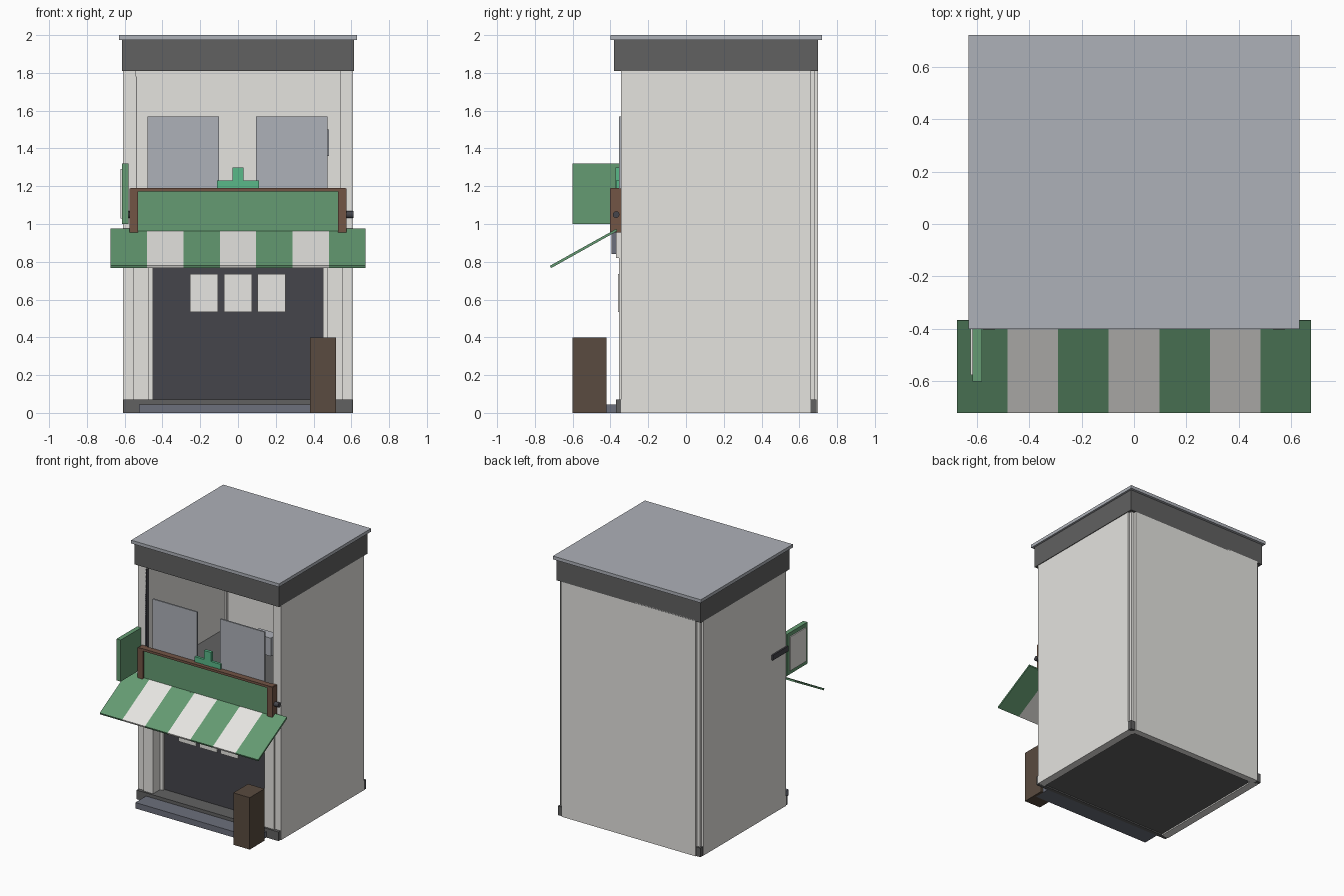
import bpy, math
from mathutils import Matrix

if "Cube" in bpy.data.objects:
    bpy.data.objects.remove(bpy.data.objects["Cube"])

MATS = {}
COLORS = {
    "plaster": (0.78, 0.77, 0.74), "dark": (0.06, 0.06, 0.07), "trim": (0.12, 0.12, 0.12),
    "slate": (0.42, 0.44, 0.48), "step": (0.15, 0.16, 0.20), "green": (0.13, 0.33, 0.17),
    "mint": (0.10, 0.48, 0.25), "white": (0.80, 0.79, 0.76), "brown": (0.17, 0.09, 0.06),
    "wood": (0.10, 0.07, 0.05),
}


def paint(ob, color):
    if color not in MATS:
        MATS[color] = bpy.data.materials.new(color)
        MATS[color].diffuse_color = (*COLORS[color], 1)
    ob.data.materials.append(MATS[color])
    return ob


def box(name, x, y, z, color):
    """Box from (min, max) ranges."""
    bpy.ops.mesh.primitive_cube_add(size=1)
    ob = bpy.context.object
    ob.name = name
    size = [r[1] - r[0] for r in (x, y, z)]
    mid = [(r[0] + r[1]) / 2 for r in (x, y, z)]
    ob.data.transform(Matrix.Translation(mid) @ Matrix.Diagonal((*size, 1)))
    return paint(ob, color)


def pair(name, x, y, z, color):
    """Box on the right and its mirror on the left."""
    box(name + "_right", x, y, z, color)
    box(name + "_left", (-x[1], -x[0]), y, z, color)


# building shell
pair("side_wall", (0.55, 0.61), (-0.345, 0.66), (0, 1.82), "plaster")
box("back_wall", (-0.57, 0.57), (0.65, 0.70), (0, 1.82), "plaster")
pair("back_corner_post", (0.54, 0.595), (0.63, 0.68), (0, 1.82), "plaster")
pair("back_corner_plinth", (0.57, 0.608), (0.66, 0.692), (0, 0.07), "trim")
box("ground_floor", (-0.55, 0.55), (-0.345, 0.65), (0.01, 0.07), "trim")
box("upper_floor", (-0.55, 0.55), (-0.345, 0.65), (0.92, 0.95), "trim")
pair("upper_jamb", (0.54, 0.56), (-0.345, -0.31), (0.95, 1.82), "plaster")

# roof
box("roof_fascia", (-0.615, 0.615), (-0.38, 0.70), (1.81, 1.98), "trim")
box("roof_slab", (-0.63, 0.63), (-0.40, 0.72), (1.975, 2.0), "slate")

# shop front
box("front_plinth", (-0.605, 0.605), (-0.37, -0.34), (0, 0.07), "trim")
box("front_step", (-0.525, 0.50), (-0.50, -0.37), (0, 0.045), "step")
pair("inner_post", (0.475, 0.555), (-0.355, -0.26), (0.07, 0.95), "plaster")
pair("recessed_wall", (0.45, 0.55), (-0.27, -0.23), (0.07, 0.92), "plaster")
box("door_panel", (-0.45, 0.45), (-0.25, -0.22), (0.07, 0.92), "dark")
box("lintel", (-0.55, 0.55), (-0.37, -0.34), (0.82, 1.17), "plaster")
box("shutter_box", (-0.5, 0.5), (-0.395, -0.37), (0.84, 0.96), "step")
for i, x in enumerate((-0.18, 0.0, 0.178)):
    box(f"hanging_cloth_{i}", (x - 0.074, x + 0.074), (-0.36, -0.35), (0.535, 0.735), "white")

# upper storey
for side, x in (("left", (-0.48, -0.10)), ("right", (0.095, 0.475))):
    box("window_panel_" + side, x, (-0.355, -0.343), (1.0, 1.57), "slate")
box("vertical_pole", (-0.55, -0.538), (-0.345, -0.32), (0.95, 1.78), "dark")
box("indoor_unit", (0.32, 0.483), (-0.29, -0.20), (1.36, 1.50), "slate")

# fascia sign with end posts and pegs
box("sign_board", (-0.54, 0.54), (-0.39, -0.37), (0.96, 1.18), "green")
box("sign_top_rail", (-0.57, 0.57), (-0.40, -0.355), (1.172, 1.19), "brown")
pair("sign_post", (0.53, 0.575), (-0.402, -0.345), (0.955, 1.187), "brown")
for side in (-1, 1):
    bpy.ops.mesh.primitive_cylinder_add(vertices=12, radius=0.018, depth=0.05,
                                        location=(side * 0.587, -0.37, 1.05),
                                        rotation=(0, math.pi / 2, 0))
    peg = paint(bpy.context.object, "dark")
    peg.name = "sign_peg_right" if side > 0 else "sign_peg_left"

# cross emblem
box("cross_bar", (-0.11, 0.11), (-0.37, -0.35), (1.17, 1.23), "mint")
box("cross_upright", (-0.03, 0.03), (-0.372, -0.348), (1.10, 1.30), "mint")

# striped awning: sloping strips with a small thickness
edges = [-0.675 + 1.35 * i / 7 for i in range(8)]
profile = [(-0.368, 0.975), (-0.72, 0.779), (-0.715, 0.766), (-0.365, 0.962)]
for i in range(7):
    verts = [(x, y, z) for x in edges[i:i + 2] for y, z in profile]
    faces = [(0, 1, 2, 3), (7, 6, 5, 4)] + [(k, k + 4, (k + 1) % 4 + 4, (k + 1) % 4) for k in range(4)]
    me = bpy.data.meshes.new("awning_strip")
    me.from_pydata(verts, [], [f[::-1] for f in faces])
    ob = bpy.data.objects.new(f"awning_strip_{i}", me)
    bpy.context.collection.objects.link(ob)
    paint(ob, "white" if i % 2 else "green")

# projecting side sign
box("side_sign", (-0.615, -0.58), (-0.60, -0.35), (1.0, 1.32), "green")
box("side_sign_face", (-0.623, -0.614), (-0.575, -0.38), (1.03, 1.29), "white")
box("side_sign_bracket", (-0.622, -0.605), (-0.36, -0.17), (1.19, 1.23), "dark")

# wooden stand
box("wooden_stand", (0.38, 0.52), (-0.60, -0.42), (0, 0.40), "wood")

for m in bpy.data.materials:
    if m.users and not m.is_grease_pencil:
        m.use_nodes = True
        m.node_tree.nodes["Principled BSDF"].inputs["Base Color"].default_value = m.diffuse_color
